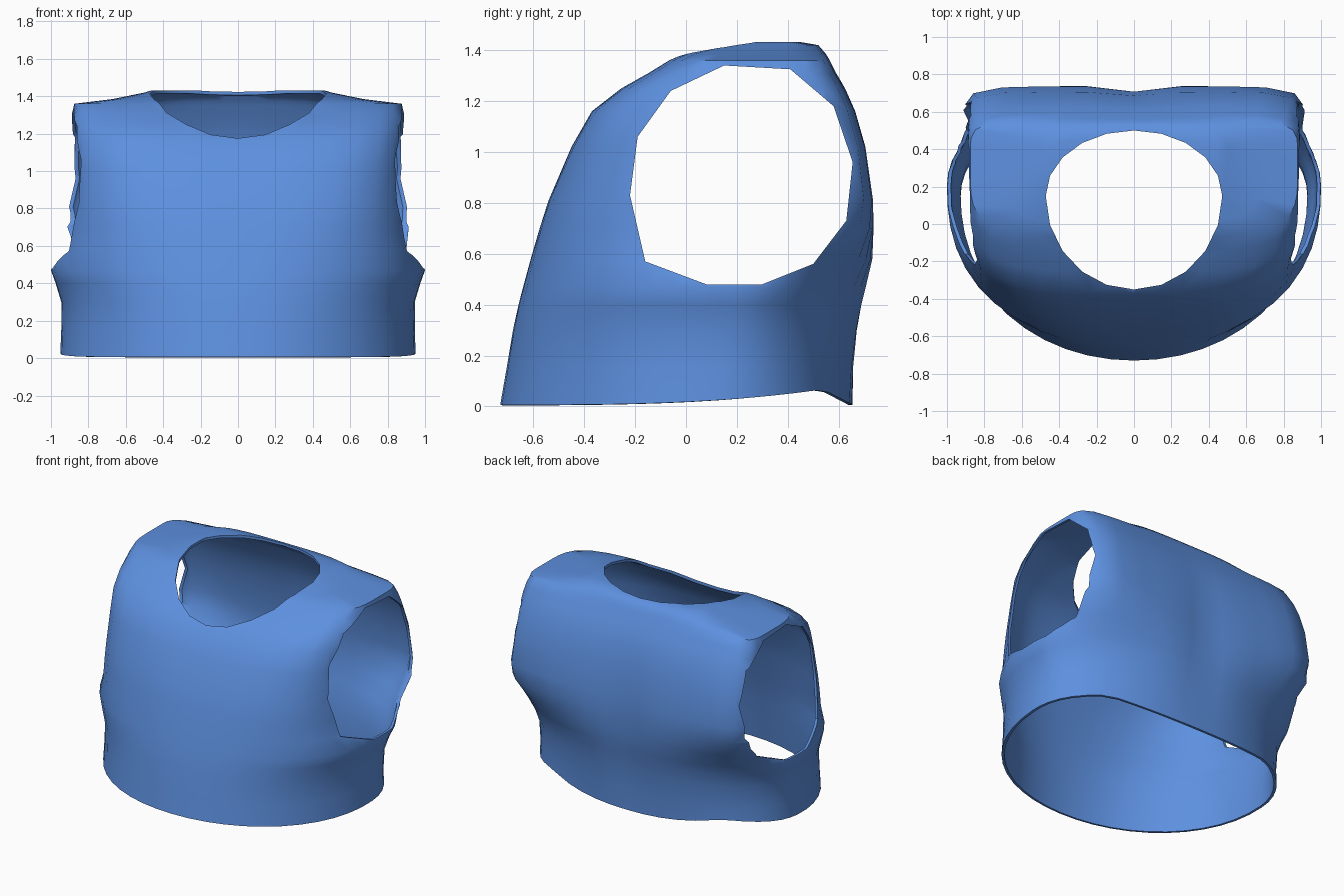
import bpy, bmesh, math

cube = bpy.data.objects.get("Cube")
if cube:
    bpy.data.objects.remove(cube)

fabric = bpy.data.materials.new("blue fabric")
fabric.use_nodes = True
fabric.diffuse_color = (0.11, 0.28, 0.74, 1)
fabric.node_tree.nodes["Principled BSDF"].inputs["Base Color"].default_value = fabric.diffuse_color

SEGMENTS = 48
THICKNESS = 0.018

# Body rings: height, front y, back y, half width, front and back squareness
RINGS = [
    (0.006, -0.73, 0.655, 0.95, 2.05, 2.2),
    (0.15, -0.705, 0.665, 0.945, 2.1, 2.1),
    (0.30, -0.68, 0.685, 0.945, 2.2, 2.05),
    (0.40, -0.658, 0.705, 0.975, 2.3, 2.05),
    (0.47, -0.64, 0.72, 1.00, 2.35, 2.15),
    (0.58, -0.61, 0.735, 0.96, 2.55, 3.1),
    (0.70, -0.575, 0.737, 0.94, 2.8, 6.0),
    (0.81, -0.54, 0.735, 0.927, 3.0, 9.0),
    (1.02, -0.45, 0.705, 0.905, 3.5, 10.0),
    (1.16, -0.37, 0.665, 0.895, 4.0, 9.0),
    (1.25, -0.255, 0.625, 0.89, 4.5, 8.0),
    (1.31, -0.15, 0.59, 0.887, 4.5, 7.0),
    (1.36, -0.07, 0.565, 0.875, 4.5, 6.0),
    (1.385, -0.02, 0.55, 0.67, 4.0, 4.0),
    (1.42, 0.13, 0.52, 0.50, 4.0, 4.0),
    (1.432, 0.22, 0.45, 0.46, 4.0, 4.0),
]


def add_object(name, bm):
    bmesh.ops.recalc_face_normals(bm, faces=bm.faces)
    mesh = bpy.data.meshes.new(name)
    bm.to_mesh(mesh)
    bm.free()
    obj = bpy.data.objects.new(name, mesh)
    bpy.context.collection.objects.link(obj)
    return obj


def ring_points(z, front, back, half, nf, nb):
    centre = front + (back - front) * 0.62
    for i in range(SEGMENTS):
        a = 2 * math.pi * i / SEGMENTS
        c, s = math.cos(a), math.sin(a)
        n, reach = (nb, back - centre) if s > 0 else (nf, centre - front)
        r = (abs(c) ** n + abs(s) ** n) ** (-1 / n)
        x, y = half * r * c, centre + reach * r * s
        # Shallow spine groove down the middle of the back
        if s > 0 and z < 1.3:
            y -= 0.03 * max(0, 1 - abs(x) / 0.25) * math.sin(math.pi * z / 1.3)
        # Hem rises toward the sides and drops again at the back
        rise = 0.0
        if z < 0.1:
            rise = 0.03 * (y + 0.73) ** 3 if y < 0.54 else max(0, 0.06 * (0.655 - y) / 0.115)
        yield x, y, z + rise


def prism(name, lower, upper):
    bm = bmesh.new()
    a = [bm.verts.new(p) for p in lower]
    b = [bm.verts.new(p) for p in upper]
    bm.faces.new(a)
    bm.faces.new(b)
    for i in range(len(a)):
        j = (i + 1) % len(a)
        bm.faces.new((a[i], a[j], b[j], b[i]))
    obj = add_object(name, bm)
    obj.hide_render = True
    return obj


# Torso shell, open at the hem
bm = bmesh.new()
rings = [[bm.verts.new(p) for p in ring_points(*r)] for r in RINGS]
for low, high in zip(rings, rings[1:]):
    for i in range(SEGMENTS):
        j = (i + 1) % SEGMENTS
        bm.faces.new((low[i], low[j], high[j], high[i]))
bm.faces.new(rings[-1])
vest = add_object("sleeveless_vest", bm)
vest.data.materials.append(fabric)
shell = vest.modifiers.new("cloth thickness", "SOLIDIFY")
shell.thickness = THICKNESS
shell.offset = -1

# Neck opening, deeper at the front than at the back
neck = []
for i in range(20):
    a = 2 * math.pi * i / 20
    depth = 0.35 if math.sin(a) > 0 else 0.5
    neck.append((0.472 * math.cos(a), 0.15 + depth * math.sin(a)))
cutters = [prism("neck_cutter", [(x, y, 1.0) for x, y in neck], [(x, y, 1.7) for x, y in neck])]

# Arm openings
arm = [(0.15, 1.34), (0.41, 1.325), (0.58, 1.18), (0.655, 0.96), (0.63, 0.73), (0.5, 0.56),
       (0.3, 0.48), (0.08, 0.48), (-0.16, 0.57), (-0.22, 0.83), (-0.19, 1.06), (-0.06, 1.24)]
for side, label in ((1, "left"), (-1, "right")):
    cutters.append(prism(label + "_arm_cutter",
                         [(side * 0.74, y, z) for y, z in arm],
                         [(side * 1.2, y, z) for y, z in arm]))

for cutter in cutters:
    cut = vest.modifiers.new(cutter.name, "BOOLEAN")
    cut.operation = "DIFFERENCE"
    cut.solver = "EXACT"
    cut.object = cutter

# Bake the openings and discard the cutters
bpy.context.view_layer.update()
baked = bpy.data.meshes.new_from_object(
    vest.evaluated_get(bpy.context.evaluated_depsgraph_get()))
vest.modifiers.clear()
vest.data = baked
for cutter in cutters:
    bpy.data.objects.remove(cutter)
baked.materials.clear()
baked.materials.append(fabric)
for face in baked.polygons:
    face.material_index = 0

bpy.ops.object.select_all(action="DESELECT")
vest.select_set(True)
bpy.context.view_layer.objects.active = vest
bpy.ops.object.shade_smooth_by_angle(angle=math.radians(42))
